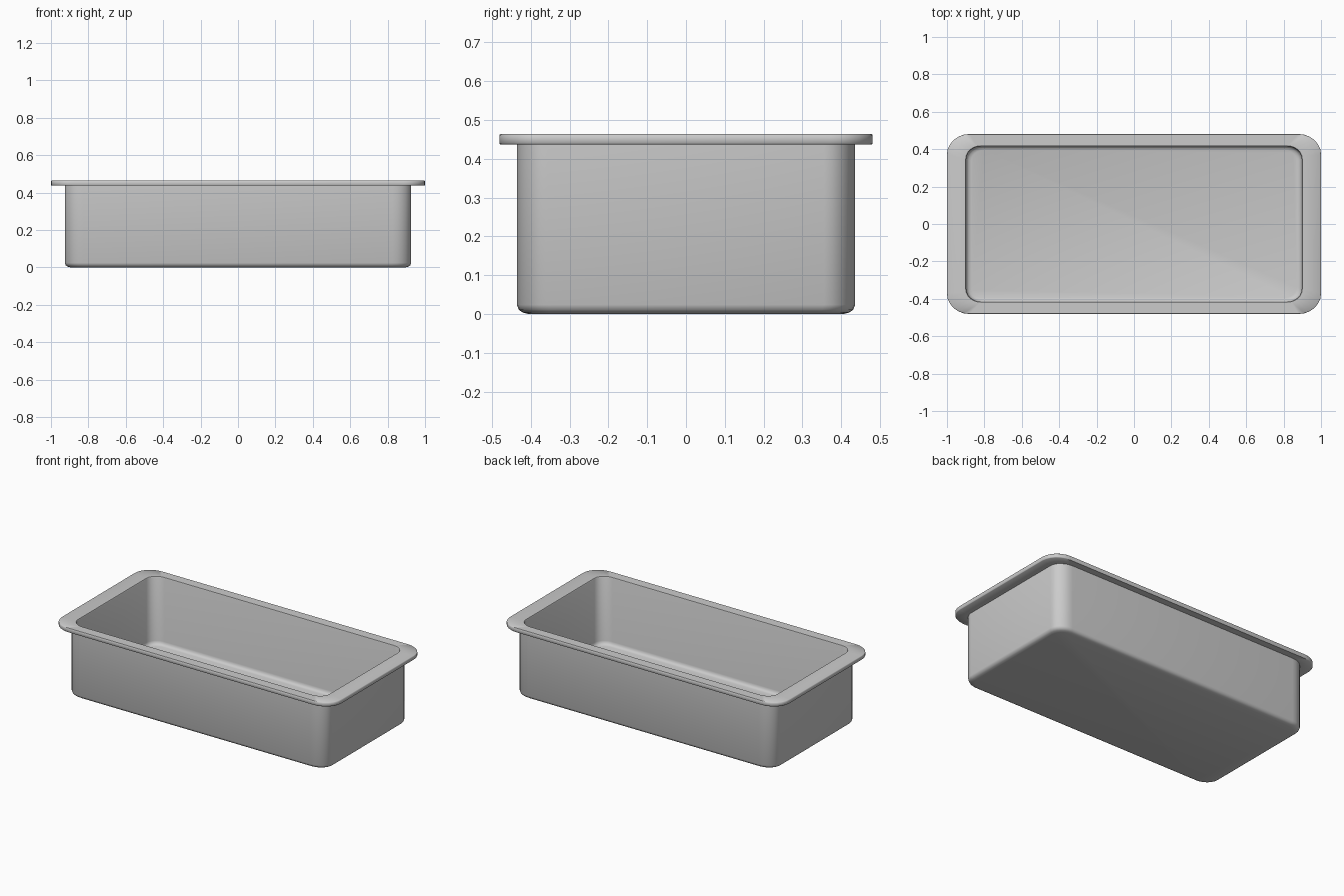
import bpy, bmesh, math


def rounded_rect(bm, hx, hy, z, rx, ry, seg=6):
    """Ring of vertices around a rounded rectangle."""
    ring = []
    for q, (sx, sy) in enumerate([(1, 1), (-1, 1), (-1, -1), (1, -1)]):
        for i in range(seg + 1):
            a = math.pi / 2 * (q + i / seg)
            ring.append(bm.verts.new((sx * (hx - rx) + rx * math.cos(a),
                                      sy * (hy - ry) + ry * math.sin(a), z)))
    return ring


# Cross-section: half x, half y, z, corner radius x, corner radius y
profile = [
    # outer base edge and wall
    (0.895, 0.405, 0.000, 0.080, 0.070),
    (0.911, 0.421, 0.004, 0.090, 0.075),
    (0.921, 0.431, 0.011, 0.095, 0.080),
    (0.926, 0.436, 0.024, 0.100, 0.080),
    (0.926, 0.436, 0.437, 0.100, 0.080),
    # flanged rim
    (0.997, 0.479, 0.437, 0.120, 0.110),
    (1.000, 0.481, 0.440, 0.120, 0.110),
    (1.000, 0.481, 0.461, 0.120, 0.110),
    (0.997, 0.479, 0.464, 0.120, 0.110),
    (0.900, 0.418, 0.464, 0.080, 0.070),
    # inner wall and floor fillet
    (0.897, 0.416, 0.458, 0.080, 0.070),
    (0.897, 0.416, 0.050, 0.080, 0.070),
    (0.893, 0.413, 0.037, 0.078, 0.068),
    (0.884, 0.406, 0.029, 0.074, 0.064),
    (0.870, 0.396, 0.025, 0.068, 0.058),
]

# Tray: skin the rings, then close the underside and the inner floor
bm = bmesh.new()
rings = [rounded_rect(bm, *p) for p in profile]
for a, b in zip(rings, rings[1:]):
    n = len(a)
    for i in range(n):
        j = (i + 1) % n
        bm.faces.new((a[i], a[j], b[j], b[i]))
bm.faces.new(rings[0][::-1])
bm.faces.new(rings[-1])
bmesh.ops.recalc_face_normals(bm, faces=bm.faces)

mesh = bpy.data.meshes.new("tray")
bm.to_mesh(mesh)
bm.free()
tray = bpy.data.objects.new("tray", mesh)
bpy.context.collection.objects.link(tray)
bpy.context.view_layer.objects.active = tray
tray.select_set(True)
bpy.ops.object.shade_smooth_by_angle(angle=math.radians(50))
